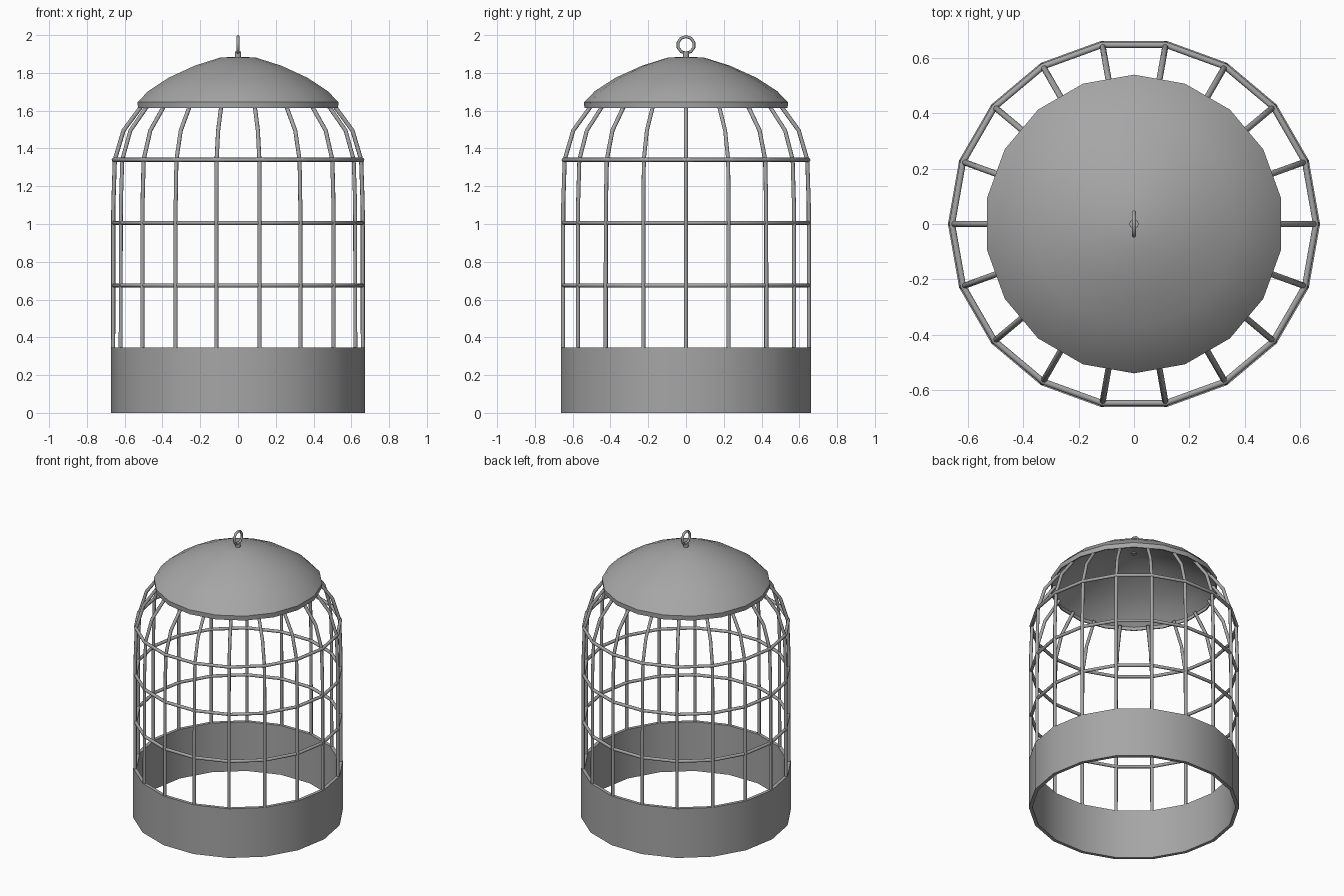
import bpy, bmesh
from math import cos, sin, pi, radians

cube = bpy.data.objects.get("Cube")
if cube:
    bpy.data.objects.remove(cube, do_unlink=True)

SIDES = 18
STEP = 2 * pi / SIDES

metal = bpy.data.materials.new("grey metal")
metal.use_nodes = True
grey = (0.38, 0.38, 0.38, 1)
metal.diffuse_color = grey
metal.node_tree.nodes["Principled BSDF"].inputs["Base Color"].default_value = grey


def finish(name, mesh, angle):
    """Link a mesh as a smooth-shaded metal part."""
    mesh.materials.clear()
    mesh.materials.append(metal)
    mesh.shade_smooth()
    mesh.set_sharp_from_angle(angle=radians(angle))
    obj = bpy.data.objects.new(name, mesh)
    bpy.context.collection.objects.link(obj)
    return obj


def lathe(name, profile, turn=0.0, closed=False, sides=SIDES):
    """Revolve (radius, z) points about the z axis."""
    bm = bmesh.new()
    rows = [[bm.verts.new((r * cos(i * STEP * SIDES / sides + turn),
                           r * sin(i * STEP * SIDES / sides + turn), z))
             for i in range(sides)] for r, z in profile]
    pairs = list(zip(rows, rows[1:]))
    if closed:
        pairs.append((rows[-1], rows[0]))
    for a, b in pairs:
        for i in range(sides):
            j = (i + 1) % sides
            bm.faces.new((a[i], a[j], b[j], b[i]))
    bmesh.ops.remove_doubles(bm, verts=bm.verts, dist=1e-5)
    bmesh.ops.recalc_face_normals(bm, faces=bm.faces)
    mesh = bpy.data.meshes.new(name)
    bm.to_mesh(mesh)
    bm.free()
    return finish(name, mesh, 40)


def wire(name, paths, radius, cyclic):
    """Sweep a round wire along each path and turn it into a mesh."""
    curve = bpy.data.curves.new(name, "CURVE")
    curve.dimensions = "3D"
    curve.bevel_depth = radius
    curve.bevel_resolution = 2
    curve.use_fill_caps = not cyclic
    for path in paths:
        spline = curve.splines.new("POLY")
        spline.points.add(len(path) - 1)
        for point, co in zip(spline.points, path):
            point.co = (*co, 1)
        spline.use_cyclic_u = cyclic
    helper = bpy.data.objects.new(name + " path", curve)
    bpy.context.collection.objects.link(helper)
    graph = bpy.context.evaluated_depsgraph_get()
    mesh = bpy.data.meshes.new_from_object(helper.evaluated_get(graph))
    bpy.data.objects.remove(helper, do_unlink=True)
    return finish(name, mesh, 50)


# Open base band
lathe("base_band", [(0.673, 0), (0.673, 0.347), (0.65, 0.347), (0.65, 0)], closed=True)

# Upright bars, bending inward under the roof
bar = [(0.661, 0.3), (0.66, 1.1), (0.652, 1.34), (0.606, 1.495), (0.505, 1.632)]
wire("upright_bars",
     [[(r * cos(i * STEP), r * sin(i * STEP), z) for r, z in bar] for i in range(SIDES)],
     0.011, False)

# Horizontal hoops
wire("hoops",
     [[(0.658 * cos(i * STEP), 0.658 * sin(i * STEP), z) for i in range(SIDES)]
      for z in (0.675, 1.006, 1.34)],
     0.011, True)

# Hollow domed roof with a short rim
outer = [(0, 1.886), (0.096, 1.881), (0.233, 1.838), (0.372, 1.775),
         (0.482, 1.704), (0.54, 1.645), (0.538, 1.613)]
inner = [(max(r - 0.008, 0), z - 0.008) for r, z in outer[-2::-1]]
lathe("domed_roof", outer + [(0.53, 1.613)] + inner, turn=STEP / 2)

# Hanging loop on a small stem
lathe("loop_stem", [(0, 1.87), (0.017, 1.87), (0.017, 1.912), (0, 1.912)], sides=10)
wire("hanging_loop",
     [[(0, 0.044 * cos(i * pi / 5 + pi / 10), 1.948 + 0.044 * sin(i * pi / 5 + pi / 10))
       for i in range(10)]],
     0.008, True)
